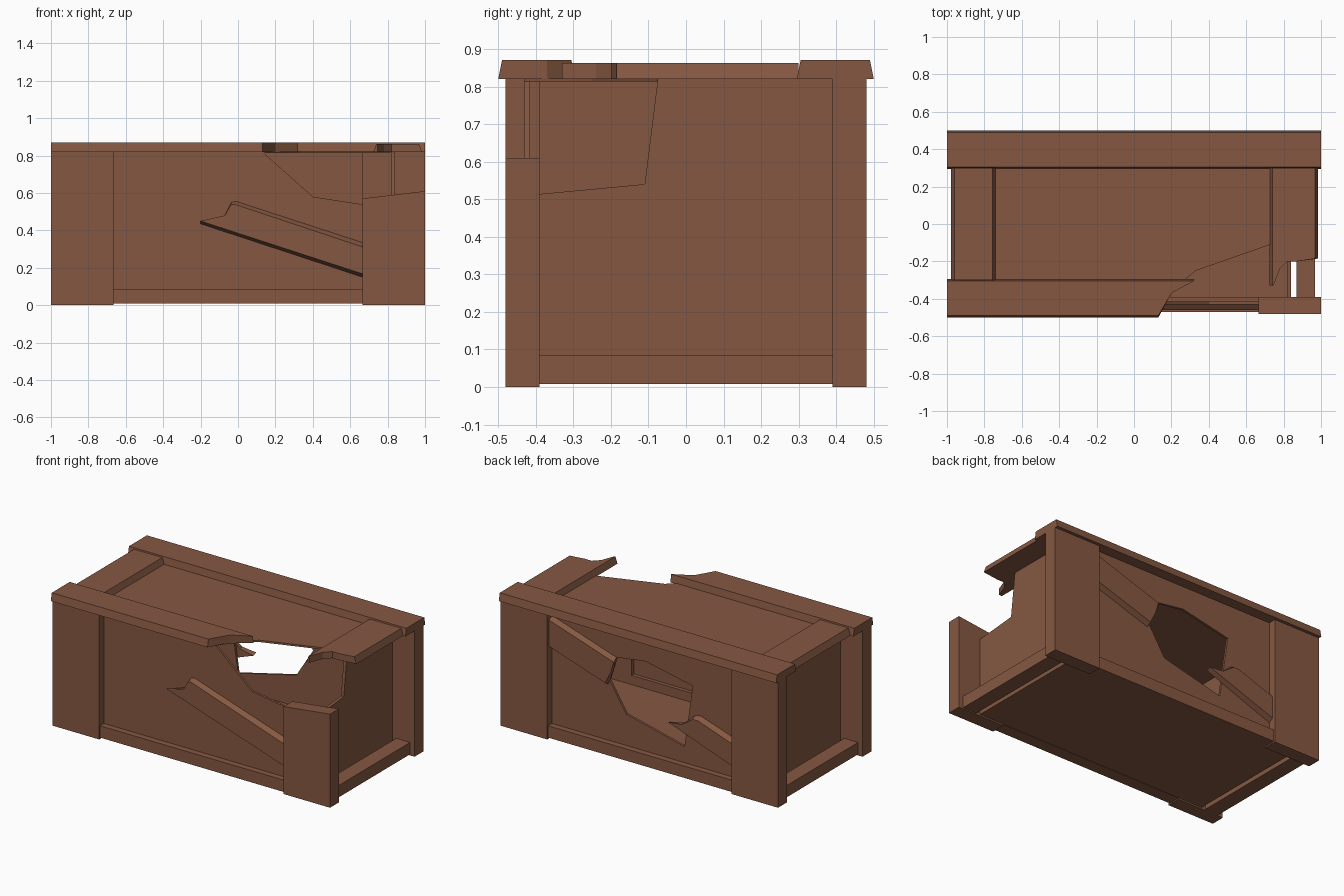
import bpy
import bmesh

cube = bpy.data.objects.get("Cube")
if cube:
    bpy.data.objects.remove(cube, do_unlink=True)

wood = bpy.data.materials.new("brown_wood")
wood.use_nodes = True
COLOUR = (0.235, 0.097, 0.054, 1)
wood.diffuse_color = COLOUR
wood.node_tree.nodes["Principled BSDF"].inputs["Base Color"].default_value = COLOUR


# Planes an outline can be drawn in; d is the depth axis
def facing_y(u, v, d):
    return (u, d, v)


def facing_x(u, v, d):
    return (d, u, v)


def facing_z(u, v, d):
    return (u, v, d)


def slab(name, outline, place, d0, d1, cap=None, hole=None):
    """Extrude an outline from d0 to d1, with an optional differing cap or a hole."""
    bm = bmesh.new()
    loops = [(outline, cap or outline)] + ([(hole, hole)] if hole else [])
    rims = ([], [])
    for base, top in loops:
        rings = [[bm.verts.new(place(u, v, d)) for u, v in pts]
                 for pts, d in ((base, d0), (top, d1))]
        n = len(base)
        for i in range(n):
            j = (i + 1) % n
            bm.faces.new((rings[0][i], rings[0][j], rings[1][j], rings[1][i]))
        for rim, ring in zip(rims, rings):
            rim.extend(bm.edges.get((ring[i], ring[(i + 1) % n])) for i in range(n))
            if not hole:
                bm.faces.new(ring)
    if hole:
        for rim in rims:
            bmesh.ops.triangle_fill(bm, edges=rim, use_beauty=True)
    bmesh.ops.recalc_face_normals(bm, faces=bm.faces)
    mesh = bpy.data.meshes.new(name)
    bm.to_mesh(mesh)
    bm.free()
    mesh.materials.append(wood)
    obj = bpy.data.objects.new(name, mesh)
    bpy.context.collection.objects.link(obj)
    return obj


def rect(u0, u1, v0, v1):
    return [(u0, v0), (u1, v0), (u1, v1), (u0, v1)]


def taper(points, axis, amount):
    """Pull the two extreme sides of an outline inwards along one axis."""
    low, high = min(p[axis] for p in points), max(p[axis] for p in points)
    out = []
    for p in points:
        q = list(p)
        q[axis] += amount if p[axis] == low else -amount if p[axis] == high else 0
        out.append(tuple(q))
    return out


W, P, TOP = 0.84, 0.43, 0.82      # panel half width, half depth, body height
POST, INNER = 0.665, 0.39         # inner edges of the corner boards

# Corner boards, the front one on the +x side snapped off
for name, side, y in (("front_right_post", -1, -1), ("back_right_post", -1, 1),
                      ("back_left_post", 1, 1)):
    slab(name, rect(side * POST, side, 0, TOP), facing_y, y * INNER, y * 0.48)
slab("broken_front_left_post", [(POST, 0), (1, 0), (1, 0.61), (POST, 0.57)],
     facing_y, -INNER, -0.48)

# Bottom rails on all four sides, and the floor
for label, s in (("front", -1), ("back", 1)):
    slab(label + "_bottom_rail", rect(-POST, POST, 0.008, 0.085), facing_y,
         s * INNER, s * 0.47)
for label, s in (("right", -1), ("left", 1)):
    slab(label + "_bottom_rail", rect(-INNER, INNER, 0.008, 0.085), facing_x,
         s * 0.868, s * 0.968)
slab("floor", rect(-W, W, -P, P), facing_z, 0.01, 0.025)

# Wall panels
slab("front_panel",
     [(-W, 0.01), (W, 0.01), (W, 0.52), (0.66, 0.54), (0.4, 0.58), (0.13, TOP), (-W, TOP)],
     facing_y, -P, -0.415)
slab("back_panel", rect(-W, W, 0.01, TOP), facing_y, 0.415, P,
     hole=[(0.2, 0.64), (-0.01, 0.67), (-0.35, 0.6), (-0.29, 0.19), (0.13, 0.29), (0.25, 0.48)])
slab("right_panel", rect(-P, P, 0.01, TOP), facing_x, -W, -0.82)
slab("left_panel",
     [(-P, 0.01), (P, 0.01), (P, TOP), (-0.075, TOP), (-0.11, 0.54), (-P, 0.51)],
     facing_x, 0.82, W)

# Lid panel with the broken corner
slab("lid_panel",
     [(-W, -P), (0.15, -P), (0.2, -0.37), (0.27, -0.3), (0.33, -0.25), (0.73, -0.11),
      (W, -0.075), (W, P), (-W, P)], facing_z, 0.813, 0.825)

# Long rails along the lid
back_rail = rect(-1, 1, 0.295, 0.5)
slab("back_lid_rail", back_rail, facing_z, TOP, 0.87, cap=taper(back_rail, 1, 0.01))
front_rail = [(-1, -0.5), (0.13, -0.5), (0.2, -0.37), (0.32, -0.295), (-1, -0.295)]
slab("broken_front_lid_rail", front_rail, facing_z, TOP, 0.87, cap=taper(front_rail, 1, 0.01))

# Cross boards at the ends of the lid
board = rect(-0.978, -0.738, -0.3, 0.3)
slab("right_lid_board", board, facing_z, TOP, 0.863, cap=taper(board, 0, 0.018))
board = [(0.725, 0.3), (0.725, -0.33), (0.745, -0.33), (0.78, -0.24), (0.82, -0.2),
         (0.87, -0.2), (0.983, -0.185), (0.983, 0.3)]
slab("broken_left_lid_board", board, facing_z, TOP, 0.863, cap=taper(board, 0, 0.015))

# Snapped diagonal braces with chamfered long edges
slab("front_brace",
     [(-0.2, 0.435), (-0.07, 0.48), (-0.035, 0.55), (-0.01, 0.555), (POST, 0.335), (POST, 0.15)],
     facing_y, -P, -0.46,
     cap=[(-0.2, 0.45), (-0.07, 0.48), (-0.04, 0.535), (-0.02, 0.54), (POST, 0.312), (POST, 0.168)])
slab("back_lower_brace",
     [(0.19, 0.325), (0.29, 0.345), (0.37, 0.415), (0.41, 0.42), (POST, 0.335), (POST, 0.15)],
     lambda u, v, d: (-u, d, v), P, 0.46,
     cap=[(0.19, 0.335), (0.29, 0.345), (0.37, 0.4), (0.41, 0.4), (POST, 0.312), (POST, 0.168)])
slab("back_upper_brace",
     [(POST, 0.79), (0.2, 0.64), (0.22, 0.55), (0.26, 0.45), (POST, 0.58)],
     facing_y, P, 0.46,
     cap=[(POST, 0.77), (0.2, 0.62), (0.22, 0.55), (0.26, 0.468), (POST, 0.598)])
